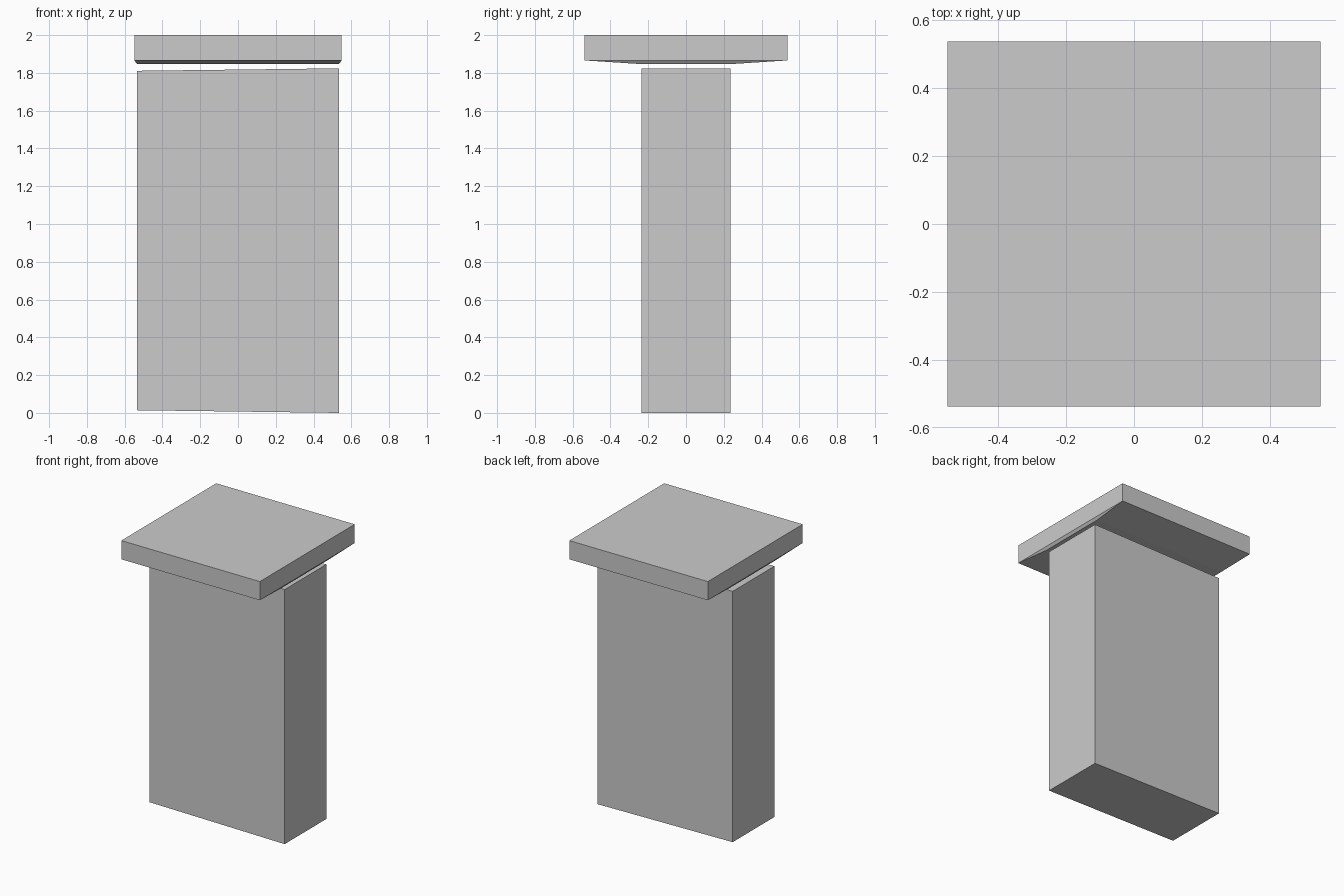
import bpy, bmesh

if "Cube" in bpy.data.objects:
    bpy.data.objects.remove(bpy.data.objects["Cube"])


def loft(name, rings):
    """Closed solid through four-sided rings; ring = (half x, half y, z at left, z at right)."""
    bm = bmesh.new()
    loops = []
    for hx, hy, zl, zr in rings:
        loops.append([bm.verts.new(p) for p in (
            (-hx, -hy, zl), (hx, -hy, zr), (hx, hy, zr), (-hx, hy, zl))])
    for a, b in zip(loops, loops[1:]):
        for i in range(4):
            j = (i + 1) % 4
            bm.faces.new((a[i], a[j], b[j], b[i]))
    bm.faces.new(loops[0][::-1])
    bm.faces.new(loops[-1])
    bmesh.ops.recalc_face_normals(bm, faces=bm.faces)
    mesh = bpy.data.meshes.new(name)
    bm.to_mesh(mesh)
    bm.free()
    obj = bpy.data.objects.new(name, mesh)
    bpy.context.collection.objects.link(obj)
    return obj


# Upright block, its ends slightly out of level from left to right
loft("pillar", [(0.535, 0.236, 0.014, 0.0),
                (0.535, 0.236, 1.811, 1.824)])

# Floating cap slab with a shallow sloped underside
loft("cap_slab", [(0.535, 0.26, 1.848, 1.848),
                  (0.549, 0.537, 1.866, 1.866),
                  (0.549, 0.537, 2.0, 2.0)])
